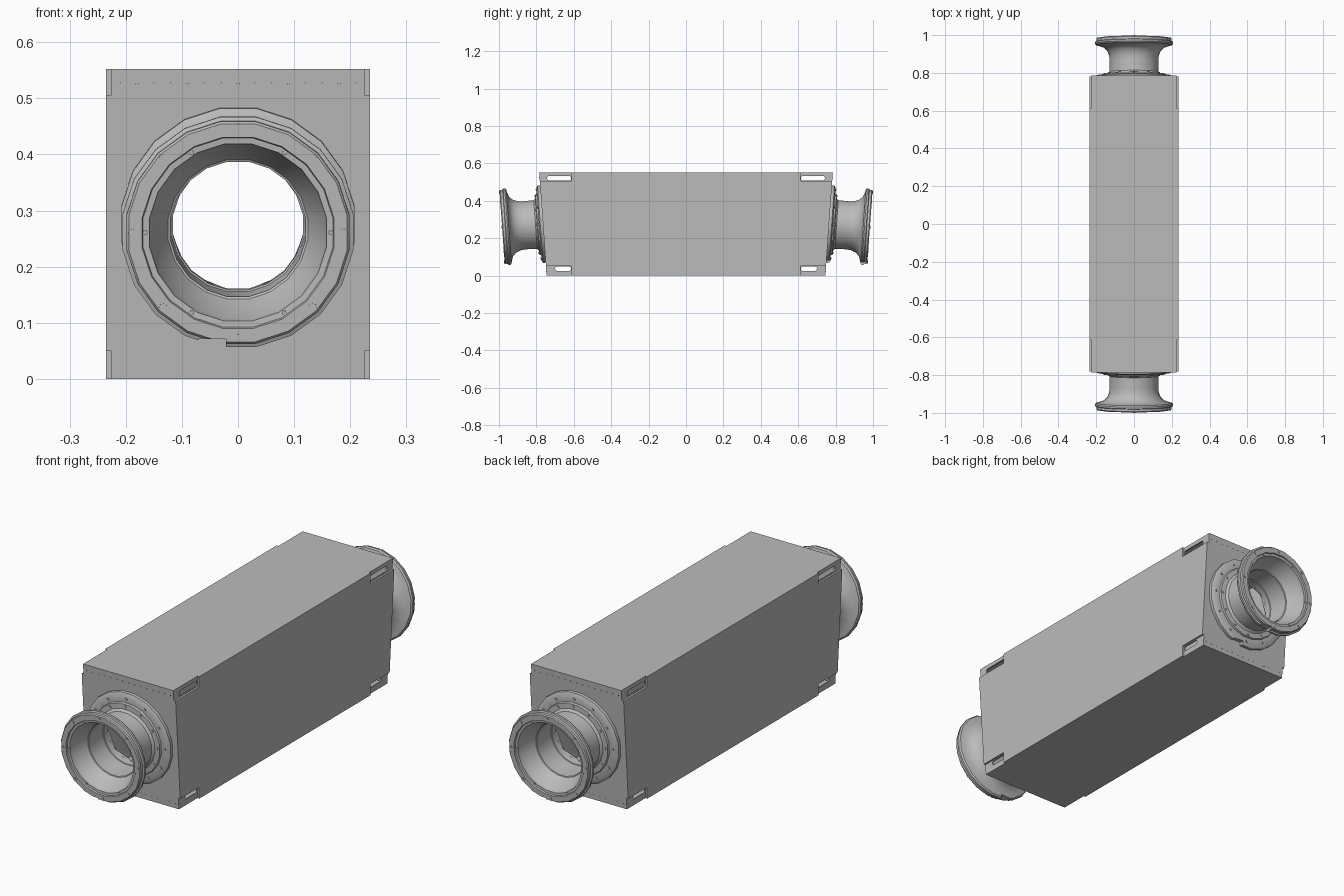
import bpy, bmesh, math
from mathutils import Matrix, Vector

if "Cube" in bpy.data.objects:
    bpy.data.objects.remove(bpy.data.objects["Cube"])

grey = bpy.data.materials.new("light_grey_metal")
grey.use_nodes = True
COLOUR = (0.5, 0.5, 0.5, 1)
grey.diffuse_color = COLOUR
grey.node_tree.nodes["Principled BSDF"].inputs["Base Color"].default_value = COLOUR

HALF_W, HEIGHT = 0.235, 0.552
TOP_Y, LOW_Y = 0.785, 0.745
TILT = math.atan((TOP_Y - LOW_Y) / HEIGHT)
HUB_Z, HUB_Y = 0.276, 0.765


def finish(name, bm, smooth=False):
    bmesh.ops.recalc_face_normals(bm, faces=bm.faces)
    mesh = bpy.data.meshes.new(name)
    bm.to_mesh(mesh)
    bm.free()
    mesh.materials.append(grey)
    ob = bpy.data.objects.new(name, mesh)
    bpy.context.collection.objects.link(ob)
    if smooth:
        activate(ob)
        bpy.ops.object.shade_smooth_by_angle(angle=math.radians(32))
    return ob


def activate(ob):
    bpy.ops.object.select_all(action='DESELECT')
    ob.select_set(True)
    bpy.context.view_layer.objects.active = ob


def cut(ob, cutter):
    mod = ob.modifiers.new("cut", 'BOOLEAN')
    mod.operation, mod.solver, mod.object = 'DIFFERENCE', 'EXACT', cutter
    activate(ob)
    bpy.ops.object.modifier_apply(modifier=mod.name)
    bpy.data.objects.remove(cutter)


def prism(name, outline, x0, x1):
    """Extrude a (y, z) outline along x."""
    bm = bmesh.new()
    face = bm.faces.new([bm.verts.new((x0, y, z)) for y, z in outline])
    new = bmesh.ops.extrude_face_region(bm, geom=[face])["geom"]
    bmesh.ops.translate(bm, vec=(x1 - x0, 0, 0),
                        verts=[v for v in new if isinstance(v, bmesh.types.BMVert)])
    return finish(name, bm)


def rect(y0, y1, z0, z1, r=0.0):
    """Rectangle outline, with rounded corners when r is given."""
    if not r:
        return [(y0, z0), (y1, z0), (y1, z1), (y0, z1)]
    pts = []
    corners = [(y1 - r, z1 - r), (y0 + r, z1 - r), (y0 + r, z0 + r), (y1 - r, z0 + r)]
    for k, (cy, cz) in enumerate(corners):
        for s in range(4):
            a = math.pi / 2 * (k + s / 3)
            pts.append((cy + r * math.cos(a), cz + r * math.sin(a)))
    return pts


def lathe(name, profile, matrix, sides=20):
    """Closed (radius, distance) profile turned about local z."""
    bm = bmesh.new()
    rings = []
    for i in range(sides):
        a = math.tau * (i + 0.5) / sides + math.pi / 2
        rings.append([bm.verts.new(matrix @ Vector((r * math.cos(a), r * math.sin(a), d)))
                      for r, d in profile])
    n = len(profile)
    for i in range(sides):
        a, b = rings[i], rings[(i + 1) % sides]
        for j in range(n):
            bm.faces.new((a[j], b[j], b[(j + 1) % n], a[(j + 1) % n]))
    return finish(name, bm)


def studs(name, spots, radius, height, matrix):
    """Many small round heads in one object; spots are local positions."""
    bm = bmesh.new()
    for p in spots:
        bmesh.ops.create_cone(bm, cap_ends=True, segments=8, radius1=radius, radius2=radius,
                              depth=height, matrix=matrix @ Matrix.Translation(p))
    return finish(name, bm, smooth=True)


def circle(n, r, d):
    return [(r * math.sin(math.tau * i / n), r * math.cos(math.tau * i / n), d)
            for i in range(n)]


def end_outline(inset, bottom, top):
    def slope(z):
        return LOW_Y + (TOP_Y - LOW_Y) * z / HEIGHT - inset
    return [(-slope(bottom), bottom), (slope(bottom), bottom),
            (slope(top), top), (-slope(top), top)]


# Hollow casing with slanted ends
casing = prism("casing", end_outline(0, 0, HEIGHT), -HALF_W, HALF_W)
cut(casing, prism("cavity", end_outline(0.012, 0.008, HEIGHT - 0.008), -0.22, 0.22))

# Recessed corners with lifting slots
for end in (-1, 1):
    for z0, z1, s0, s1, reach in ((0.505, 0.6, 0.509, 0.533, 0.742),
                                  (-0.05, 0.051, 0.026, 0.048, 0.7)):
        ya, yb = sorted((end * 0.613, end * 0.9))
        for side in (-1, 1):
            xa, xb = sorted((side * (HALF_W - 0.009), side * 0.3))
            cut(casing, prism("corner_cut", rect(ya, yb, z0, z1), xa, xb))
        ya, yb = sorted((end * 0.615, end * reach))
        cut(casing, prism("slot_cut", rect(ya, yb, s0, s1, 0.009), -0.3, 0.3))

# Flanged spout: base flange, collar, neck, flared mouth, bore
SPOUT = [(0.21, -0.001), (0.21, 0.014), (0.197, 0.021), (0.168, 0.021), (0.165, 0.029),
         (0.142, 0.031), (0.132, 0.04), (0.13, 0.1), (0.133, 0.128), (0.143, 0.152),
         (0.16, 0.17), (0.185, 0.179), (0.203, 0.183), (0.208, 0.19), (0.208, 0.199),
         (0.201, 0.202), (0.201, 0.214), (0.197, 0.219), (0.173, 0.219), (0.171, 0.212),
         (0.16, 0.211), (0.157, 0.19), (0.126, 0.13), (0.122, 0.128), (0.12, 0.03),
         (0.117, 0.028), (0.117, -0.001)]

for label, turn in (("front", 0), ("back", math.pi)):
    frame = (Matrix.Rotation(turn, 4, 'Z') @ Matrix.Translation((0, -HUB_Y, HUB_Z))
             @ Matrix.Rotation(math.pi / 2 + TILT, 4, 'X'))

    # Opening in the casing end
    cut(casing, lathe_hole := studs("hole", [(0, 0, 0)], 0.125, 0.06, frame))

    spout = lathe(label + "_spout", SPOUT, frame)
    # Drain gap at the bottom of both flanges
    gap = prism("gap", rect(-0.3, -0.19, -0.05, 0.3), -0.07, -0.021)
    gap.data.transform(frame)
    cut(spout, gap)
    activate(spout)
    bpy.ops.object.shade_smooth_by_angle(angle=math.radians(32))

    # Bolts and rivets
    studs(label + "_mouth_bolts", circle(8, 0.188, 0.2195), 0.0075, 0.004, frame)
    studs(label + "_lip_bolts", [(y, x, d) for x, y, d in circle(6, 0.165, 0.2125)],
          0.004, 0.004, frame)
    studs(label + "_base_bolts", circle(12, 0.184, 0.022), 0.006, 0.006, frame)
    studs(label + "_collar_bolts", circle(12, 0.153, 0.031), 0.005, 0.006, frame)
    rows = [(-0.21 + 0.03 * i, y, 0) for i in range(15) for y in (0.25, -0.255)]
    studs(label + "_rivets", rows, 0.0025, 0.003, frame)
